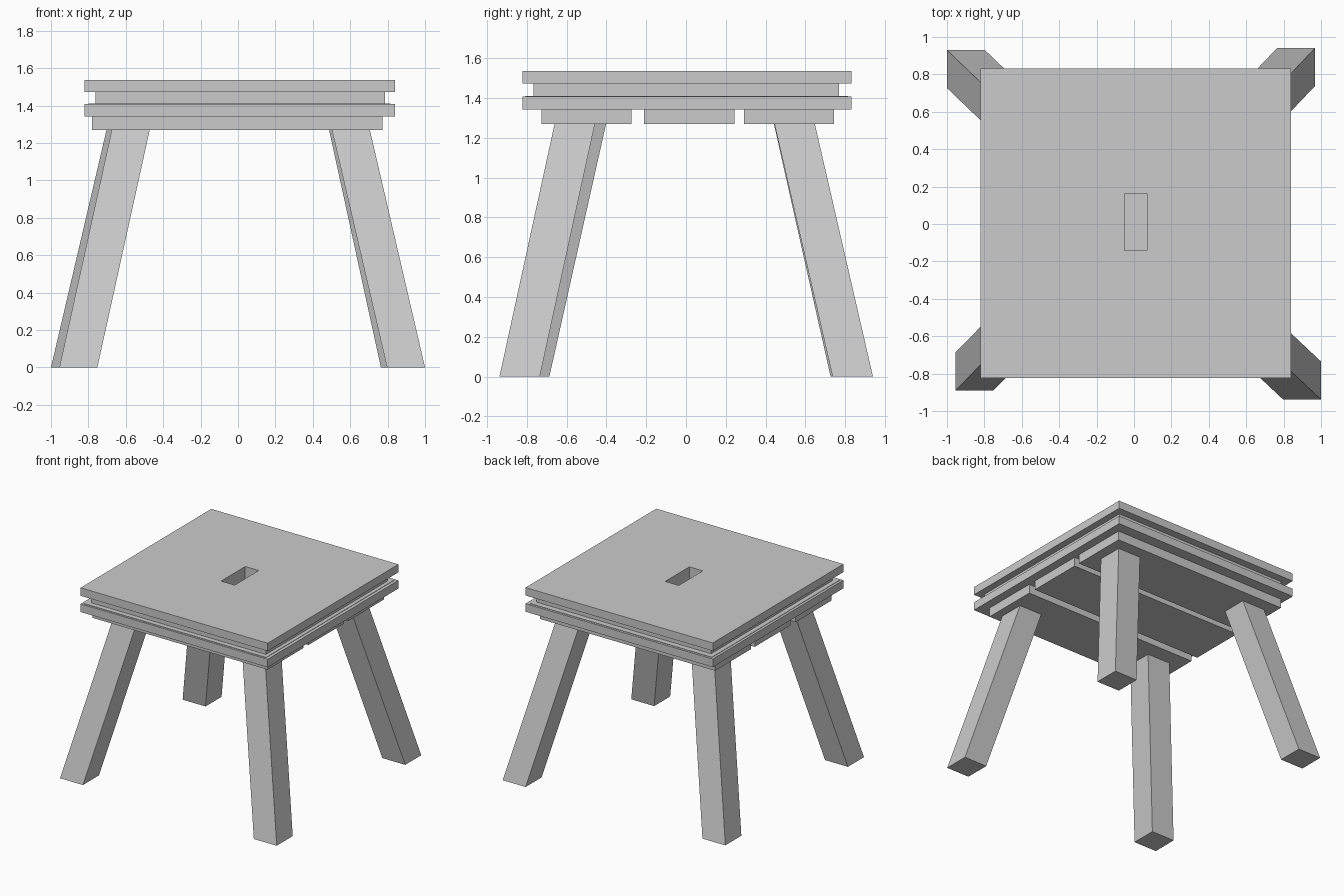
import bpy
import bmesh

if "Cube" in bpy.data.objects:
    bpy.data.objects.remove(bpy.data.objects["Cube"])


def prism(name, lower, upper, z0, z1):
    """Four-sided solid between two (x0, x1, y0, y1) rectangles."""
    bm = bmesh.new()
    rings = []
    for (x0, x1, y0, y1), z in ((lower, z0), (upper, z1)):
        rings.append([bm.verts.new((x, y, z)) for x, y in
                      ((x0, y0), (x1, y0), (x1, y1), (x0, y1))])
    low, up = rings
    bm.faces.new(low[::-1])
    bm.faces.new(up)
    for i in range(4):
        j = (i + 1) % 4
        bm.faces.new((low[i], low[j], up[j], up[i]))
    mesh = bpy.data.meshes.new(name)
    bm.to_mesh(mesh)
    bm.free()
    obj = bpy.data.objects.new(name, mesh)
    bpy.context.collection.objects.link(obj)
    return obj


def box(name, rect, z0, z1):
    return prism(name, rect, rect, z0, z1)


# Cutter for the hand slot
slot = box("slot_cutter", (-0.05, 0.07, -0.142, 0.163), 1.343, 1.65)
slot.hide_render = True
slot.display_type = 'WIRE'

# Stacked seat layers, each pierced by the slot
for name, rect, z0, z1 in (
        ("seat_top", (-0.82, 0.84, -0.823, 0.832), 1.473, 1.537),
        ("seat_core", (-0.762, 0.785, -0.768, 0.77), 1.408, 1.473),
        ("seat_sheet", (-0.80, 0.815, -0.808, 0.815), 1.402, 1.411),
        ("seat_base", (-0.82, 0.84, -0.823, 0.832), 1.343, 1.408)):
    layer = box(name, rect, z0, z1)
    cut = layer.modifiers.new("slot", 'BOOLEAN')
    cut.operation = 'DIFFERENCE'
    cut.solver = 'EXACT'
    cut.object = slot

# Three planks under the seat
for name, y in (("front_plank", -0.727), ("middle_plank", -0.21),
                ("back_plank", 0.292)):
    box(name, (-0.78, 0.772, y, y + 0.453), 1.27, 1.343)

# Splayed legs: foot corner and sideways lean at the top
W = 0.203
for name, x, y, dx, dy in (
        ("front_left_leg", -0.955, -0.89, 0.28, 0.285),
        ("front_right_leg", 0.797, -0.938, -0.295, 0.277),
        ("back_left_leg", -1.0, 0.727, 0.297, -0.285),
        ("back_right_leg", 0.764, 0.737, -0.277, -0.292)):
    prism(name, (x, x + W, y, y + W),
          (x + dx, x + dx + W, y + dy, y + dy + W), 0.0, 1.27)
